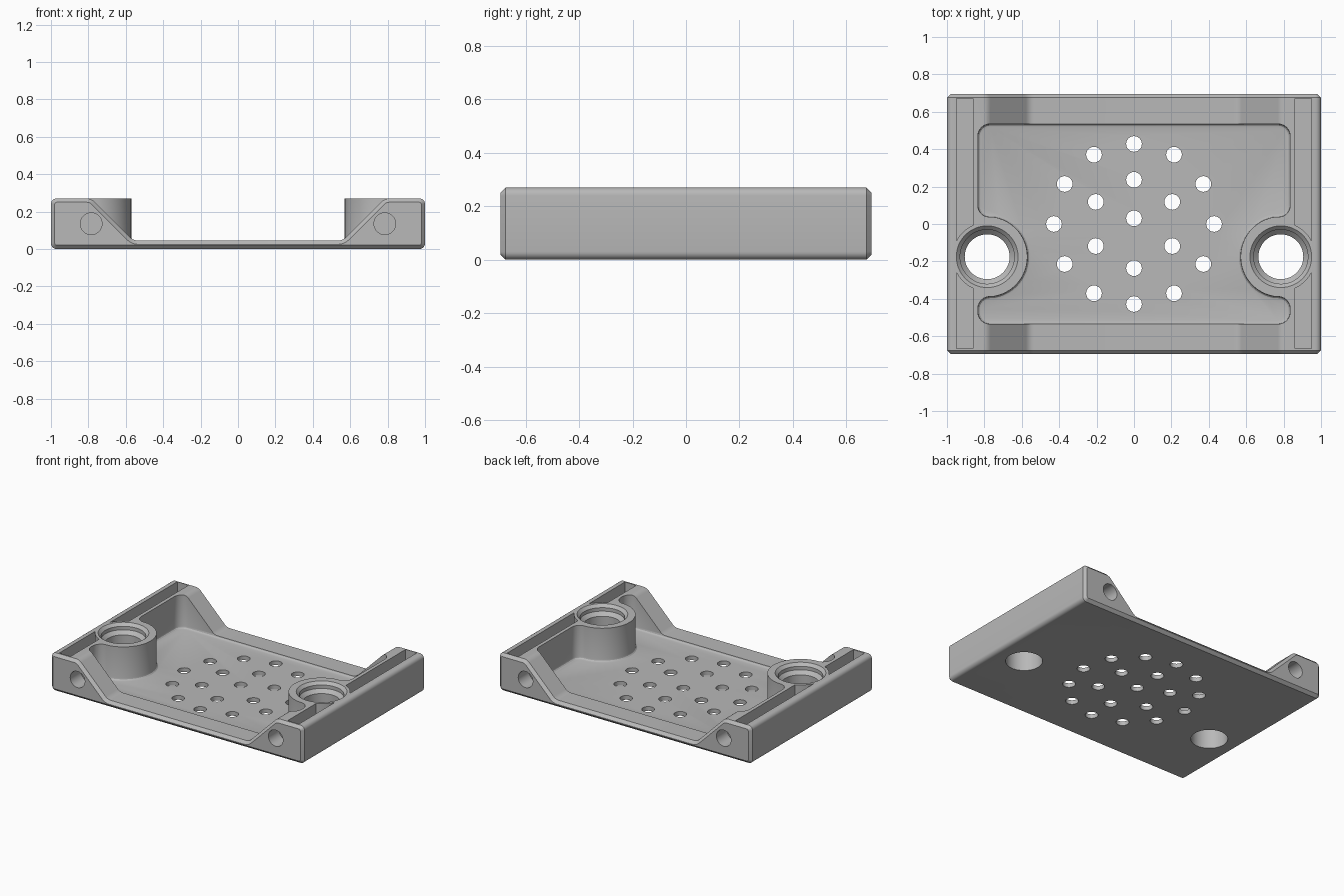
import bpy
import bmesh
from math import sin, cos, pi, radians, sqrt
from mathutils import Vector

cube = bpy.data.objects.get("Cube")
if cube:
    bpy.data.objects.remove(cube)

grey = bpy.data.materials.new("plain grey")
grey.use_nodes = True
grey.diffuse_color = (0.48, 0.48, 0.48, 1)
grey.node_tree.nodes["Principled BSDF"].inputs["Base Color"].default_value = grey.diffuse_color

BORE = Vector((0.785, -0.175))   # boss centre, mirrored in x
TOP = 0.27


def rounded(corners, steps=6):
    """Outline from (x, y, radius) corners; zero radius keeps the point."""
    out = []
    n = len(corners)
    for i, (x, y, r) in enumerate(corners):
        p = Vector((x, y))
        if r == 0:
            out.append(p)
            continue
        a = (Vector(corners[i - 1][:2]) - p).normalized()
        b = (Vector(corners[(i + 1) % n][:2]) - p).normalized()
        half = a.angle(b) / 2
        centre = p + (a + b).normalized() * (r / sin(half))
        reach = r / (sin(half) / cos(half))
        start, end = p + a * reach - centre, p + b * reach - centre
        sweep = start.angle_signed(end)
        for k in range(steps + 1):
            t = -sweep * k / steps
            out.append(centre + Vector((start.x * cos(t) - start.y * sin(t),
                                        start.x * sin(t) + start.y * cos(t))))
    return out


def mirrored(half):
    return half + [(-x, y, r) for x, y, r in reversed(half)]


def loft(bm, rings):
    """Skin a list of closed 3D rings and cap both ends."""
    loops = [[bm.verts.new(p) for p in ring] for ring in rings]
    n = len(loops[0])
    for a, b in zip(loops, loops[1:]):
        for i in range(n):
            j = (i + 1) % n
            bm.faces.new((a[i], a[j], b[j], b[i]))
    return bm.faces.new(loops[0]), bm.faces.new(loops[-1])


def prism(bm, outline, lo, hi):
    return loft(bm, [[(p[0], p[1], z) for p in outline] for z in (lo, hi)])


def lathe(bm, x, y, profile, sides):
    """Turned solid about a vertical axis from (radius, z) pairs."""
    angles = [2 * pi * i / sides for i in range(sides)]
    loft(bm, [[(x + r * cos(a), y + r * sin(a), z) for a in angles] for r, z in profile])


def finish(name, bm):
    bmesh.ops.recalc_face_normals(bm, faces=bm.faces)
    mesh = bpy.data.meshes.new(name)
    bm.to_mesh(mesh)
    bm.free()
    mesh.materials.append(grey)
    obj = bpy.data.objects.new(name, mesh)
    bpy.context.collection.objects.link(obj)
    return obj


def combine(target, tool, operation):
    """Apply a boolean and discard the tool."""
    tool.hide_render = True
    mod = target.modifiers.new("boolean", 'BOOLEAN')
    mod.operation, mod.solver, mod.object = operation, 'EXACT', tool
    bpy.context.view_layer.update()
    graph = bpy.context.evaluated_depsgraph_get()
    mesh = bpy.data.meshes.new_from_object(target.evaluated_get(graph))
    target.modifiers.clear()
    target.data = mesh
    bpy.data.objects.remove(tool)


# Tray: dipped front profile run along y, chamfered at both ends
profile = rounded(mirrored([(1, 0, 0.03), (1, TOP, 0.03), (0.785, TOP, 0.06), (0.56, 0.045, 0.06)]))
bm = bmesh.new()
caps = loft(bm, [[(p.x, y, p.y) for p in profile] for y in (-0.675, 0.675)])
bmesh.ops.recalc_face_normals(bm, faces=bm.faces)
for cap, y in zip(caps, (-0.695, 0.695)):
    bmesh.ops.inset_region(bm, faces=[cap], thickness=0.02, use_even_offset=True)
    for v in cap.verts:
        v.co.y = y
tray = finish("tray", bm)

# Blocks that the pocket trims into the two round bosses
bm = bmesh.new()
for s in (-1, 1):
    block = [(s * 0.52, -0.41), (s * 0.9, -0.41), (s * 0.9, 0.06), (s * 0.52, 0.06)]
    prism(bm, block, 0.01, TOP)
combine(tray, finish("boss_blocks", bm), 'UNION')

# Pocket: rounded rectangle stepping round the bosses, filleted at the floor
arc = [(BORE.x + 0.215 * cos(a), BORE.y + 0.215 * sin(a), 0)
       for a in (radians(100 + 160 * i / 24) for i in range(25))]
half = ([(0.835, 0.535, 0.065), (0.835, 0.04, 0.06)] + arc
        + [(0.835, -0.39, 0.065), (0.835, -0.535, 0.065)])
bm = bmesh.new()
floor, _ = prism(bm, rounded(mirrored(half)), 0.03, 0.5)
bmesh.ops.recalc_face_normals(bm, faces=bm.faces)
bmesh.ops.bevel(bm, geom=list(floor.edges), offset=0.018, segments=3, profile=0.5,
                affect='EDGES', clamp_overlap=False)
combine(tray, finish("pocket_cutter", bm), 'DIFFERENCE')

# Through bores with a countersunk mouth, and side slots ending round them
bm = bmesh.new()
for s in (-1, 1):
    lathe(bm, s * BORE.x, BORE.y,
          [(0.12, -0.1), (0.12, 0.2), (0.145, 0.225), (0.145, 0.25), (0.165, TOP), (0.165, 0.4)], 48)
    for side, end in ((1, 0.67), (-1, -0.665)):
        xs = [0.86 + 0.015 * i for i in range(7)]
        curve = [(s * x, BORE.y + side * sqrt(0.185 ** 2 - (x - BORE.x) ** 2)) for x in xs]
        prism(bm, curve + [(s * 0.95, end), (s * 0.86, end)], 0.06, 0.4)
combine(tray, finish("bore_and_slot_cutter", bm), 'DIFFERENCE')

# Drain holes: one centre hole and two rings
bm = bmesh.new()
spots = [(0, 0.03)]
for count, radius in ((6, 0.236), (12, 0.428)):
    spots += [(radius * sin(2 * pi * i / count), radius * cos(2 * pi * i / count))
              for i in range(count)]
for x, y in spots:
    lathe(bm, x, y, [(0.042, -0.1), (0.042, 0.15)], 24)
# Blind round holes in the front and back ends
for s in (-1, 1):
    for end in (-1, 1):
        loft(bm, [[(s * 0.785 + 0.058 * cos(a), end * y, 0.135 + 0.058 * sin(a))
                   for a in (2 * pi * i / 32 for i in range(32))] for y in (0.575, 0.8)])
combine(tray, finish("hole_cutter", bm), 'DIFFERENCE')

# Smooth curved walls, crisp edges
bpy.ops.object.select_all(action='DESELECT')
tray.select_set(True)
bpy.context.view_layer.objects.active = tray
bpy.ops.object.shade_smooth_by_angle(angle=radians(28))
